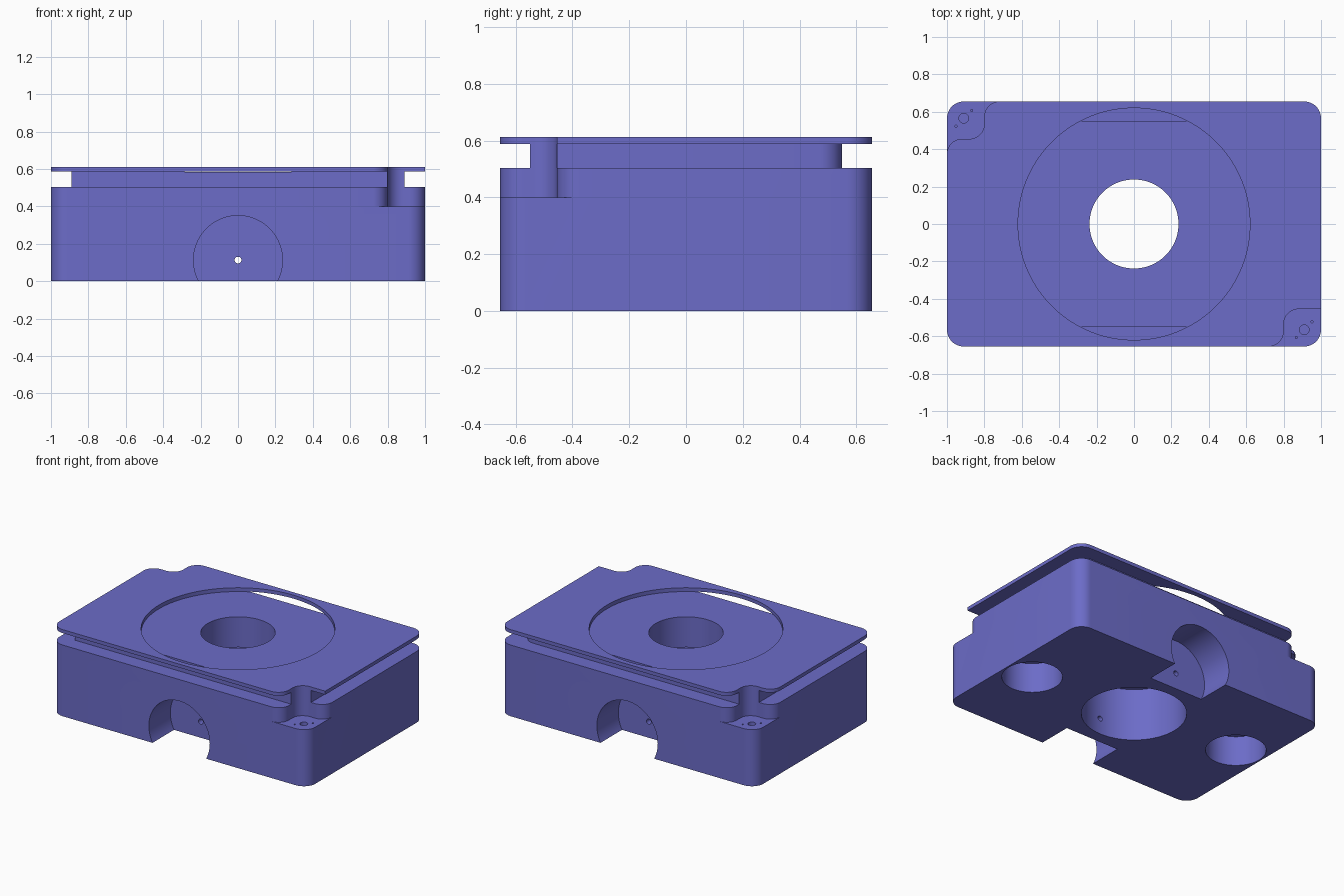
import bpy, bmesh, math
from math import cos, sin, pi

if "Cube" in bpy.data.objects:
    bpy.data.objects.remove(bpy.data.objects["Cube"])

HX, HY = 1.0, 0.655          # half length / half depth
Z_FLOOR, Z_LOW, Z_HIGH, Z_TOP = 0.40, 0.503, 0.587, 0.612


def arc(cx, cy, r, a0, a1, n=12):
    """Points of an arc, angles in degrees."""
    return [(cx + r * cos(math.radians(a0 + (a1 - a0) * i / n)),
             cy + r * sin(math.radians(a0 + (a1 - a0) * i / n))) for i in range(n + 1)]


def circle(cx, cy, r, n=64):
    return arc(cx, cy, r, 0, 360, n)[:-1]


def turn(pts):
    """Half turn about the z axis."""
    return [(-x, -y) for x, y in pts]


def prism(name, pts, z0, z1, along_y=False):
    """Extrude a plan outline; along_y reads it as an x-z outline instead."""
    bm = bmesh.new()
    place = (lambda x, y, z: (x, z, y)) if along_y else (lambda x, y, z: (x, y, z))
    low = [bm.verts.new(place(x, y, z0)) for x, y in pts]
    top = [bm.verts.new(place(x, y, z1)) for x, y in pts]
    bm.faces.new(low[::-1])
    bm.faces.new(top)
    n = len(pts)
    for i in range(n):
        j = (i + 1) % n
        bm.faces.new((low[i], low[j], top[j], top[i]))
    bmesh.ops.recalc_face_normals(bm, faces=bm.faces)
    me = bpy.data.meshes.new(name)
    bm.to_mesh(me)
    bm.free()
    ob = bpy.data.objects.new(name, me)
    bpy.context.collection.objects.link(ob)
    return ob


def cut(target, cutter):
    cutter.hide_render = True
    m = target.modifiers.new("cut", 'BOOLEAN')
    m.operation, m.solver, m.object = 'DIFFERENCE', 'EXACT', cutter
    bpy.context.view_layer.objects.active = target
    bpy.ops.object.modifier_apply(modifier=m.name)
    bpy.data.objects.remove(cutter, do_unlink=True)


# Main block with rounded upright corners
r = 0.09
outline = (arc(HX - r, HY - r, r, 0, 90) + arc(-HX + r, HY - r, r, 90, 180)
           + arc(-HX + r, -HY + r, r, 180, 270) + arc(HX - r, -HY + r, r, 270, 360))
block = prism("block", outline, 0, Z_TOP)

# Groove around the block, leaving a neck under the top plate
nx, ny = 0.89, 0.55
neck = prism("neck", arc(nx - .08, ny - .08, .08, 0, 90)
             + [(-nx, ny), (-nx, -ny), (nx, -ny)], 0, 1)
groove = prism("groove", [(-1.2, -.9), (1.2, -.9), (1.2, .9), (-1.2, .9)], Z_LOW, Z_HIGH)
cut(groove, neck)
cut(block, groove)

# Corner pockets
side = [(.72, -.8)] + arc(.72, -.575, .08, -90, 0) + arc(.88, -.535, .08, 180, 90)
square_end = side + [(1.1, -.455), (1.1, -.8)]
round_end = side + arc(.92, -.375, .08, -90, 0) + [(1.1, -.375), (1.1, -.8)]
cut(block, prism("pocket", square_end, Z_FLOOR, 0.8))
cut(block, prism("pocket", turn(round_end), Z_FLOOR, 0.8))
flare = [(.915, -.5)] + arc(.92, -.375, .08, -88, 0) + [(1.1, -.375), (1.1, -.5)]
cut(block, prism("pocket_flare", flare, Z_FLOOR, 0.54))

# Screw hole and two pin holes in each pocket, and the blind holes underneath
for flip in (1, -1):
    for x, y, rad in ((.91, -.565, .026), (.868, -.607, .006), (.952, -.523, .006)):
        cut(block, prism("hole", circle(flip * x, flip * y, rad, 24), 0.30, 0.45))
    cut(block, prism("foot_hole", circle(flip * .795, flip * -.06, .193), -0.1, 0.21))

# Round window in the top plate, centre bore and wider bore below
cut(block, prism("window", circle(0, 0, .62, 128), Z_HIGH - 0.002, 0.8))
cut(block, prism("bore", circle(0, 0, .238), -0.1, 0.8))
cut(block, prism("wide_bore", circle(0, 0, .335, 80), -0.1, 0.37))

# Arched ports front and back, with a small channel through to the bore
for s in (1, -1):
    y0, y1 = sorted((s * 0.415, s * 0.9))
    cut(block, prism("port", circle(0, .113, .238), y0, y1, True))
cut(block, prism("channel", circle(0, .113, .018, 24), -0.9, 0.9, True))

bpy.ops.object.select_all(action='DESELECT')
block.select_set(True)
bpy.context.view_layer.objects.active = block
bpy.ops.object.shade_smooth_by_angle(angle=math.radians(30))

mat = bpy.data.materials.new("violet_blue")
mat.diffuse_color = (0.15, 0.15, 0.58, 1)
mat.use_nodes = True
mat.node_tree.nodes["Principled BSDF"].inputs["Base Color"].default_value = mat.diffuse_color
block.data.materials.append(mat)
